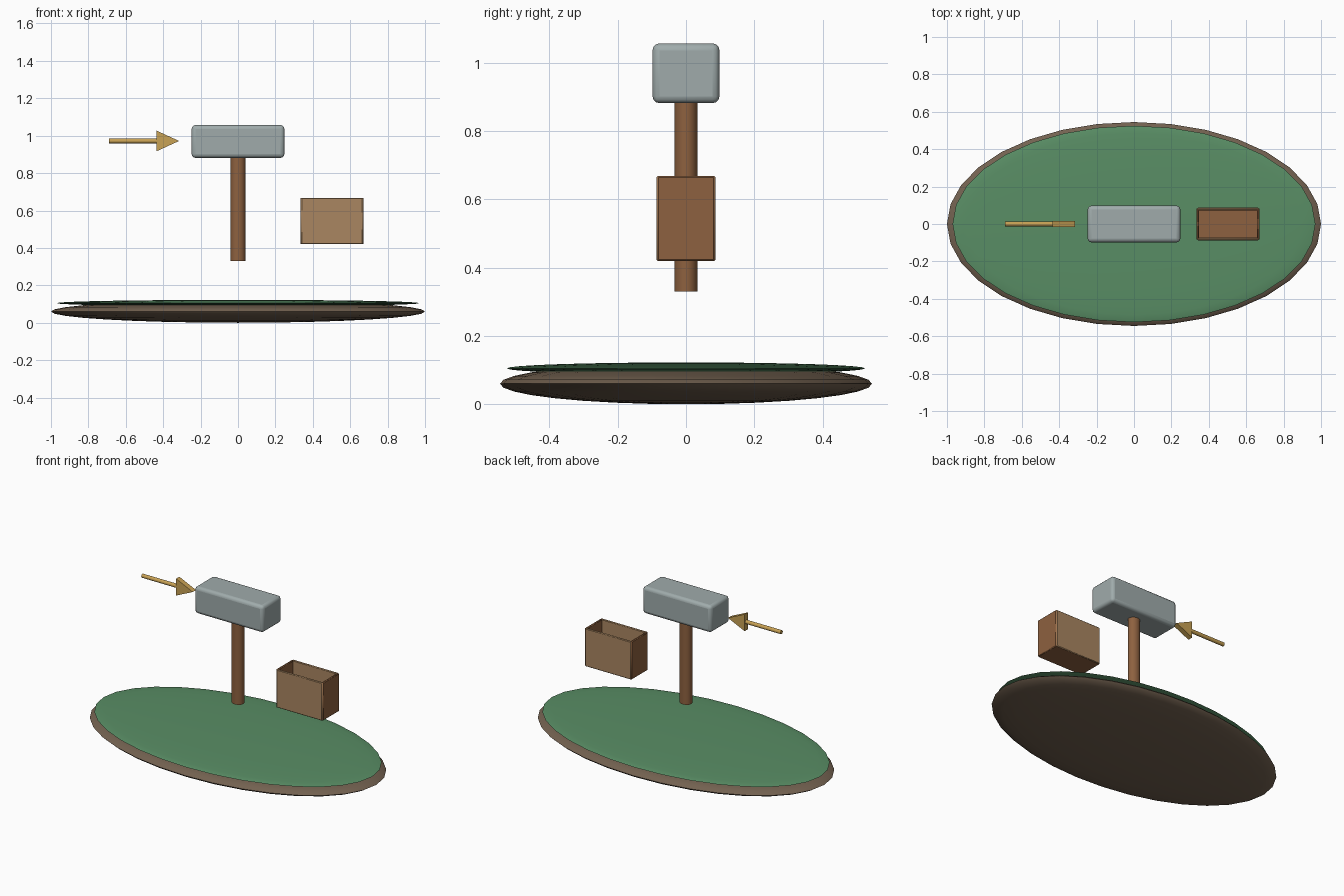
import bpy, bmesh
from math import pi

if "Cube" in bpy.data.objects:
    bpy.data.objects.remove(bpy.data.objects["Cube"])


def material(name, rgb):
    m = bpy.data.materials.new(name)
    m.diffuse_color = (*rgb, 1)
    m.use_nodes = True
    m.node_tree.nodes["Principled BSDF"].inputs["Base Color"].default_value = m.diffuse_color
    return m


EARTH = material("earth", (0.17, 0.12, 0.08))
GREEN = material("green", (0.10, 0.27, 0.13))
STEEL = material("steel", (0.35, 0.41, 0.41))
WOOD = material("wood", (0.27, 0.12, 0.05))
TAN = material("tan", (0.40, 0.24, 0.12))
GOLD = material("gold", (0.58, 0.36, 0.09))


def finish(name, mat, bevel=0, segments=1, smooth=True):
    ob = bpy.context.object
    ob.name = name
    ob.data.materials.append(mat)
    bpy.ops.object.transform_apply(location=False, rotation=True, scale=True)
    if bevel:
        b = ob.modifiers.new("bevel", 'BEVEL')
        b.width, b.segments = bevel, segments
    if smooth:
        bpy.ops.object.shade_smooth_by_angle(angle=0.6)
    return ob


def disc(name, mat, z, radii):
    bpy.ops.mesh.primitive_uv_sphere_add(segments=32, ring_count=16, location=(0, 0, z))
    bpy.context.object.scale = radii
    finish(name, mat)


def box(name, mat, lo, hi, bevel=0, segments=1):
    bpy.ops.mesh.primitive_cube_add(size=1, location=[(a + b) / 2 for a, b in zip(lo, hi)])
    bpy.context.object.scale = [b - a for a, b in zip(lo, hi)]
    finish(name, mat, bevel, segments)


# flattened oval base with a green top
disc("base", EARTH, 0.06, (1.0, 0.545, 0.06))
disc("green_top", GREEN, 0.105, (0.97, 0.525, 0.0175))

# mallet
bpy.ops.mesh.primitive_cylinder_add(vertices=24, radius=1, depth=0.56, location=(0, 0, 0.61))
bpy.context.object.scale = (0.039, 0.034, 1)
finish("handle", WOOD)
box("mallet_head", STEEL, (-0.248, -0.098, 0.882), (0.248, 0.098, 1.057), 0.02, 3)

# open-topped box
X0, X1, Y, Z0, Z1, T = 0.333, 0.672, 0.087, 0.42, 0.668, 0.014
box("box_floor", WOOD, (X0 + 0.004, -Y + 0.004, Z0), (X1 - 0.004, Y - 0.004, Z0 + T))
for s, side in ((-1, "front"), (1, "back")):
    ys = sorted((s * Y, s * (Y - T)))
    box("box_" + side, TAN, (X0 + 0.004, ys[0], Z0), (X1 - 0.004, ys[1], Z1), 0.004)
for x, side in ((X0, "left"), (X1 - T, "right")):
    box("box_" + side, WOOD, (x, -Y + 0.003, Z0), (x + T, Y - 0.003, Z1), 0.004)

# arrow: round shaft and flat triangular head
bpy.ops.mesh.primitive_cylinder_add(vertices=16, radius=0.0125, depth=0.27,
                                    location=(-0.555, 0, 0.972), rotation=(0, pi / 2, 0))
finish("arrow_shaft", GOLD)
bm = bmesh.new()
tri = bm.faces.new([bm.verts.new(p) for p in
                    ((-0.435, -0.017, 0.917), (-0.315, -0.017, 0.972), (-0.435, -0.017, 1.027))])
ext = bmesh.ops.extrude_face_region(bm, geom=[tri])
bmesh.ops.translate(bm, vec=(0, 0.034, 0),
                    verts=[v for v in ext["geom"] if isinstance(v, bmesh.types.BMVert)])
bmesh.ops.recalc_face_normals(bm, faces=bm.faces)
mesh = bpy.data.meshes.new("arrow_head")
bm.to_mesh(mesh)
bm.free()
mesh.materials.append(GOLD)
bpy.context.collection.objects.link(bpy.data.objects.new("arrow_head", mesh))
